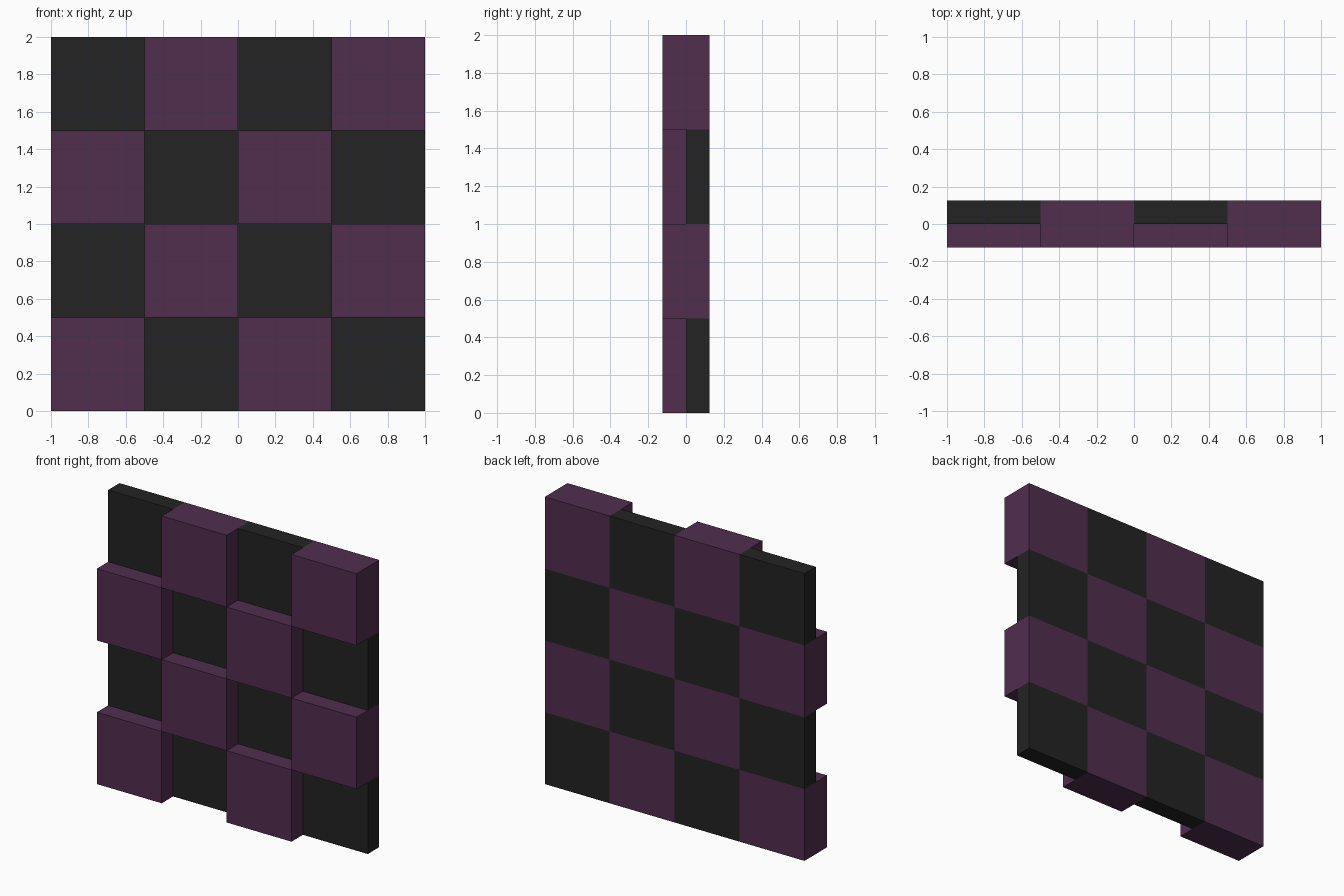
import bpy, bmesh
from mathutils import Matrix, Vector

if "Cube" in bpy.data.objects:
    bpy.data.objects.remove(bpy.data.objects["Cube"])

N, S = 4, 0.5              # tiles per side, tile size
BACK, MID, FRONT = 0.125, 0.0, -0.125


def material(name, rgb):
    m = bpy.data.materials.new(name)
    lin = [((c / 255 + 0.055) / 1.055) ** 2.4 for c in rgb]
    m.diffuse_color = (*lin, 1.0)
    m.use_nodes = True
    m.node_tree.nodes["Principled BSDF"].inputs["Base Color"].default_value = m.diffuse_color
    return m


def tiles(name, parity, front, mat):
    """All tiles of one checkerboard colour, from the back plane to y = front."""
    bm = bmesh.new()
    for row in range(N):
        for col in range(N):
            if (row + col) % 2 == parity:
                centre = Vector((-1 + S * (col + 0.5), (front + BACK) / 2, S * (row + 0.5)))
                size = Vector((S, BACK - front, S))
                bmesh.ops.create_cube(bm, size=1, matrix=Matrix.LocRotScale(centre, None, size))
    me = bpy.data.meshes.new(name)
    bm.to_mesh(me)
    bm.free()
    me.materials.append(mat)
    bpy.context.collection.objects.link(bpy.data.objects.new(name, me))


# Raised purple blocks and recessed black panels
tiles("raised_tiles", 0, FRONT, material("dark purple", (81, 46, 79)))
tiles("recessed_tiles", 1, MID, material("near black", (35, 35, 35)))
